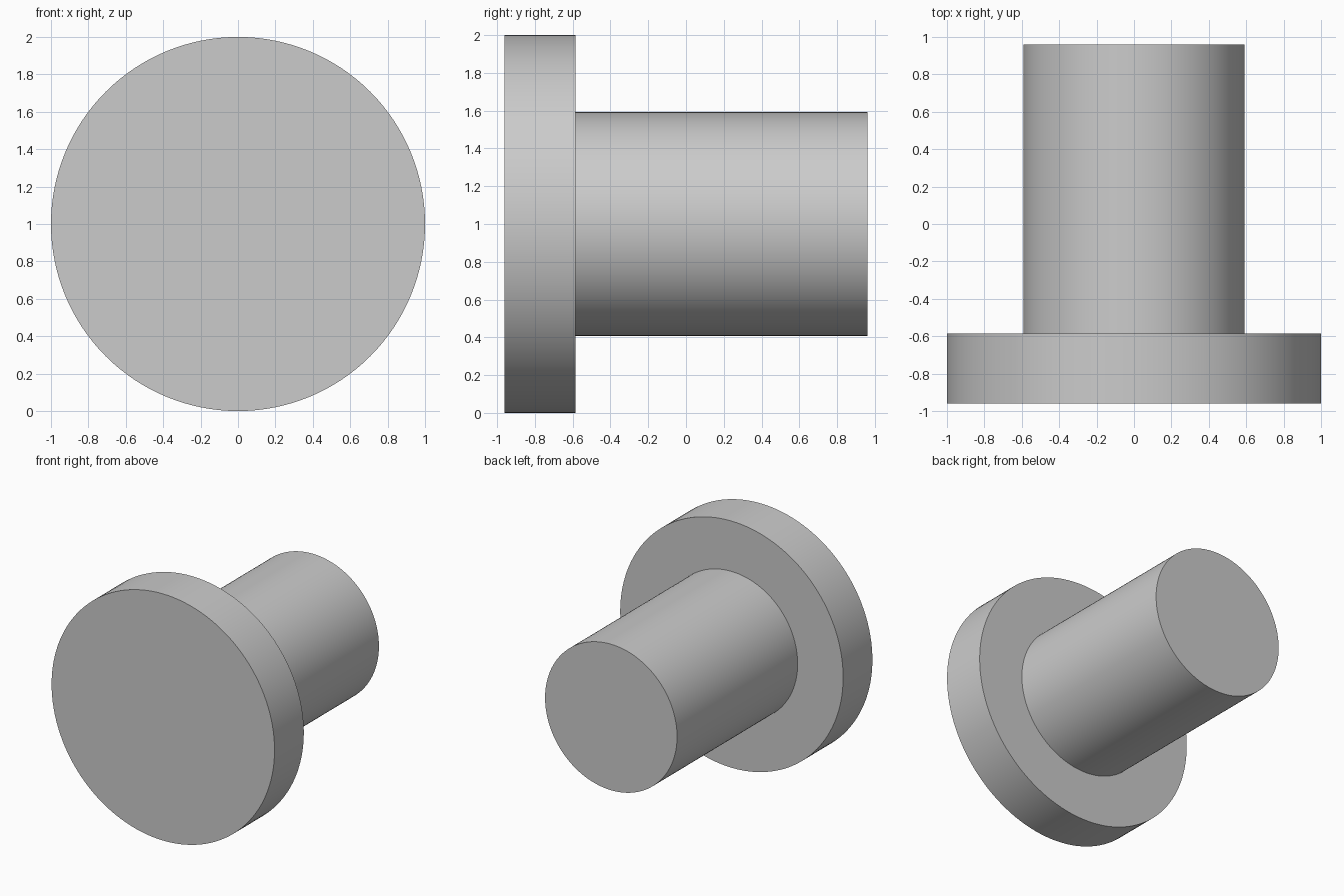
import bpy, bmesh, math
from mathutils import Vector

cube = bpy.data.objects.get("Cube")
if cube:
    bpy.data.objects.remove(cube, do_unlink=True)

SEGMENTS = 128
AXIS_Z = 1.0

# Plain grey metal
grey = bpy.data.materials.new("grey_metal")
grey.use_nodes = True
colour = (0.6, 0.6, 0.6, 1)
grey.diffuse_color = colour
grey.node_tree.nodes["Principled BSDF"].inputs["Base Color"].default_value = colour

# Stepped half-section as (radius, y): wide flat head, then narrower solid shaft
HEAD_R, SHAFT_R = 1.0, 0.592
FRONT, SHOULDER, BACK = -0.96, -0.585, 0.96
profile = [(0, FRONT), (HEAD_R, FRONT), (HEAD_R, SHOULDER),
           (SHAFT_R, SHOULDER), (SHAFT_R, BACK), (0, BACK)]

# Revolve the section around the y axis into one closed pin
bm = bmesh.new()
verts = [bm.verts.new((r, y, AXIS_Z)) for r, y in profile]
edges = [bm.edges.new(pair) for pair in zip(verts, verts[1:])]
bmesh.ops.spin(bm, geom=verts + edges, cent=Vector((0, 0, AXIS_Z)),
               axis=Vector((0, 1, 0)), angle=math.tau, steps=SEGMENTS)
bmesh.ops.remove_doubles(bm, verts=bm.verts, dist=0.0001)
bmesh.ops.recalc_face_normals(bm, faces=bm.faces)

mesh = bpy.data.meshes.new("headed_pin")
bm.to_mesh(mesh)
bm.free()
mesh.materials.append(grey)
pin = bpy.data.objects.new("headed_pin", mesh)
bpy.context.collection.objects.link(pin)

# Smooth walls, sharp rims
bpy.ops.object.select_all(action="DESELECT")
pin.select_set(True)
bpy.context.view_layer.objects.active = pin
bpy.ops.object.shade_smooth_by_angle(angle=math.radians(30))
